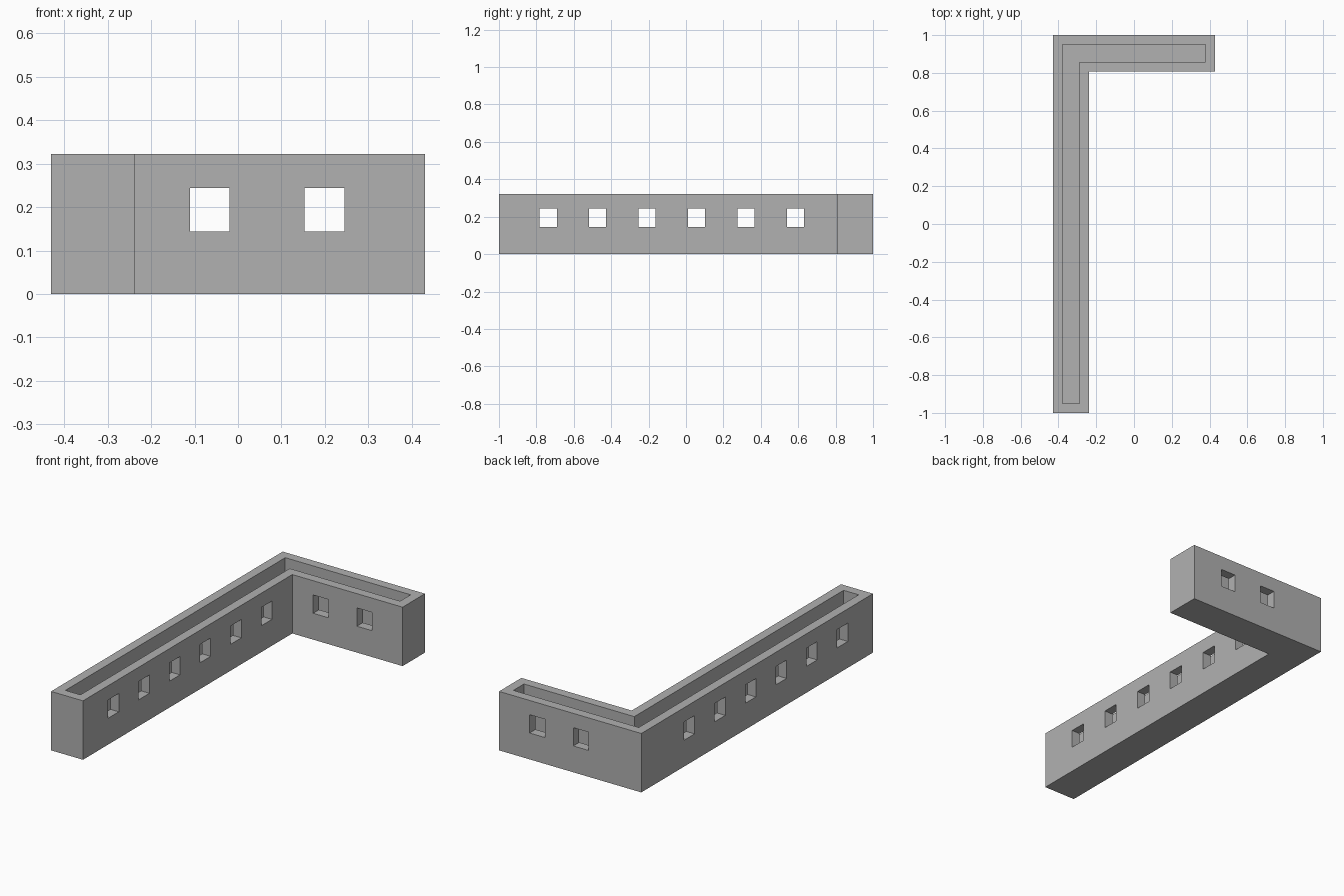
import bpy
import bmesh

if "Cube" in bpy.data.objects:
    bpy.data.objects.remove(bpy.data.objects["Cube"], do_unlink=True)

HEIGHT, FLOOR = 0.322, 0.05
X, Y = 0.43, 1.0          # half extents of the plan
BAR = 0.193               # full width of each wing
WALL = 0.051              # wall thickness

stone = bpy.data.materials.new("stone grey")
stone.use_nodes = True
colour = (0.44, 0.44, 0.44, 1)
stone.diffuse_color = colour
stone.node_tree.nodes["Principled BSDF"].inputs["Base Color"].default_value = colour


def finish(name, bm):
    bmesh.ops.recalc_face_normals(bm, faces=bm.faces)
    mesh = bpy.data.meshes.new(name)
    bm.to_mesh(mesh)
    bm.free()
    mesh.materials.append(stone)
    obj = bpy.data.objects.new(name, mesh)
    bpy.context.collection.objects.link(obj)
    return obj


def l_prism(name, inset, z0, z1):
    """Extruded L-shaped plan, shrunk inward by inset."""
    left, right = -X + inset, X - inset
    front, back = -Y + inset, Y - inset
    inner_x, inner_y = -X + BAR - inset, Y - BAR + inset
    plan = [(left, front), (inner_x, front), (inner_x, inner_y),
            (right, inner_y), (right, back), (left, back)]
    bm = bmesh.new()
    base = bm.faces.new([bm.verts.new((x, y, z0)) for x, y in plan])
    top = bmesh.ops.extrude_face_region(bm, geom=[base])["geom"]
    verts = [v for v in top if isinstance(v, bmesh.types.BMVert)]
    bmesh.ops.translate(bm, verts=verts, vec=(0, 0, z1 - z0))
    return finish(name, bm)


def box(bm, centre, size):
    verts = bmesh.ops.create_cube(bm, size=1)["verts"]
    bmesh.ops.scale(bm, verts=verts, vec=size)
    bmesh.ops.translate(bm, verts=verts, vec=centre)


# Solid L-shaped wall
wall = l_prism("corner_wall", 0, 0, HEIGHT)

# Open channel running inside the wall
channel = l_prism("channel_cutter", WALL, FLOOR, HEIGHT + 0.1)

# Window openings through both skins of each wing
WIN_W, WIN_H, WIN_Z, STEP = 0.092, 0.1, 0.194, 0.2645
bm = bmesh.new()
for i in range(6):
    box(bm, (-X + BAR / 2, -0.737 + i * STEP, WIN_Z), (BAR + 0.1, WIN_W, WIN_H))
for i in range(2):
    box(bm, (-0.065 + i * STEP, Y - BAR / 2, WIN_Z), (WIN_W, BAR + 0.1, WIN_H))
windows = finish("window_cutter", bm)

# Cut the channel and windows, then drop the cutters
bpy.context.view_layer.objects.active = wall
for cutter in (channel, windows):
    cutter.hide_render = True
    mod = wall.modifiers.new(cutter.name, "BOOLEAN")
    mod.operation = "DIFFERENCE"
    mod.solver = "EXACT"
    mod.object = cutter
    bpy.ops.object.modifier_apply(modifier=mod.name)
    bpy.data.objects.remove(cutter, do_unlink=True)
